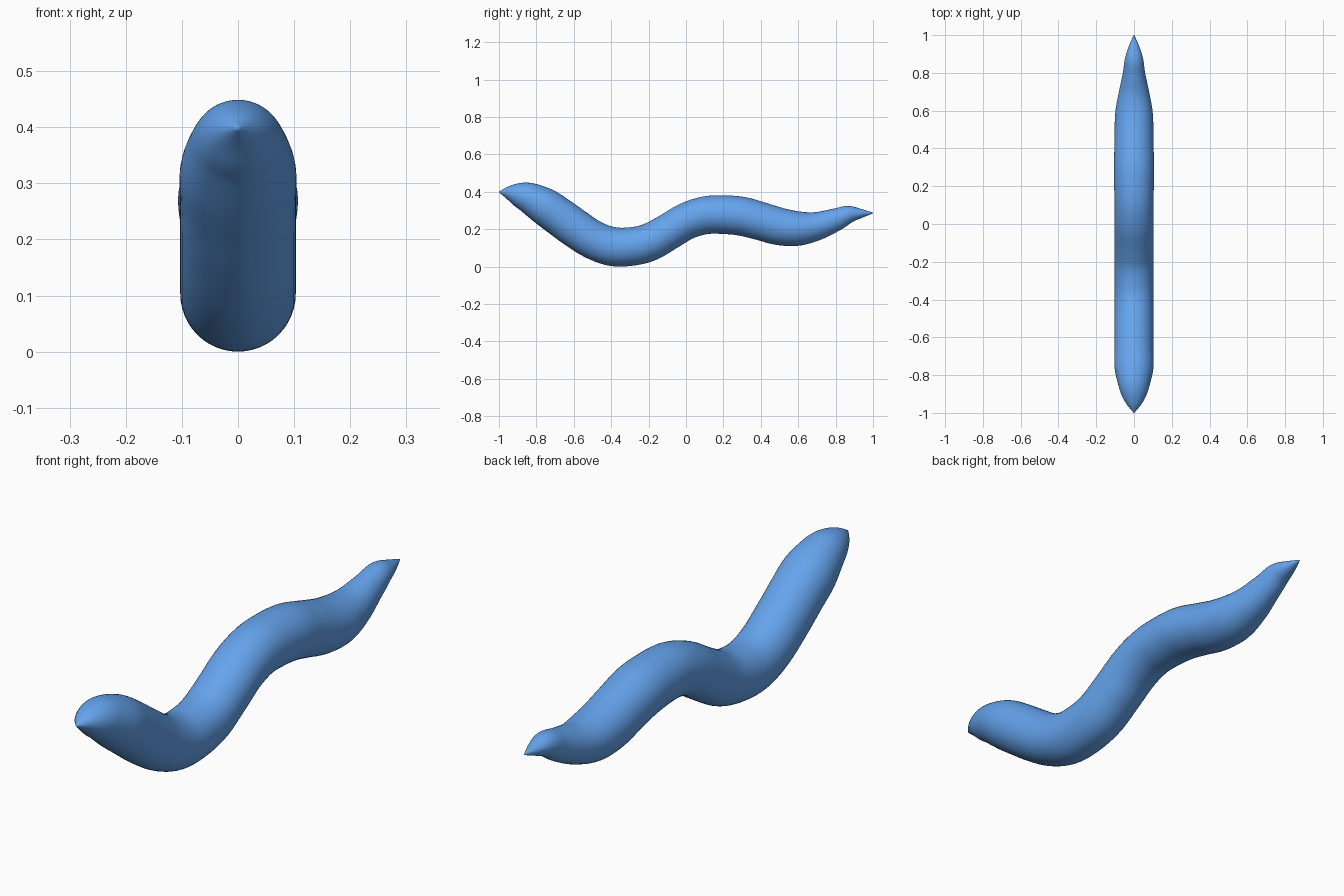
import bpy, bmesh, math
from mathutils import Vector

if "Cube" in bpy.data.objects:
    bpy.data.objects.remove(bpy.data.objects["Cube"])

SIDES, STEPS = 48, 8

# Stations along the body: y, centre height, radius in the bending plane, half width
stations = [Vector(s) for s in (
    (-1.0, .400, .002, .002), (-.95, .396, .036, .042), (-.90, .386, .064, .068), (-.84, .368, .083, .086),
    (-.76, .325, .099, .103), (-.68, .270, .103, .103), (-.60, .212, .104, .103), (-.50, .147, .103, .103),
    (-.40, .110, .104, .103), (-.30, .108, .103, .103), (-.20, .130, .101, .103), (-.10, .184, .098, .103),
    (.00, .243, .098, .103), (.10, .275, .101, .103), (.20, .279, .103, .105), (.30, .270, .104, .107),
    (.40, .244, .102, .104), (.50, .216, .100, .103), (.60, .205, .092, .098), (.70, .218, .076, .080),
    (.80, .252, .061, .059), (.87, .280, .047, .049), (.93, .285, .027, .032), (1.0, .288, .002, .002))]


def spline(p0, p1, p2, p3, t):
    return 0.5 * (2 * p1 + (p2 - p0) * t + (2 * p0 - 5 * p1 + 4 * p2 - p3) * t * t
                  + (3 * p1 - p0 - 3 * p2 + p3) * t ** 3)


# Smooth centre line with interpolated radii
pad = [2 * stations[0] - stations[1]] + stations + [2 * stations[-1] - stations[-2]]
path = [spline(*pad[i:i + 4], k / STEPS) for i in range(len(stations) - 1) for k in range(STEPS)]
path.append(stations[-1])

# Sweep elliptical rings square to the centre line
bm = bmesh.new()
rings = []
for i, (y, z, r, w) in enumerate(path):
    a, b = path[max(i - 3, 0)], path[min(i + 3, len(path) - 1)]
    tangent = Vector((0, b[0] - a[0], b[1] - a[1])).normalized()
    up = Vector((0, -tangent.z, tangent.y))
    ring = []
    for k in range(SIDES):
        ang = 2 * math.pi * k / SIDES
        ring.append(bm.verts.new(Vector((0, y, z)) + Vector((w * math.cos(ang), 0, 0)) + up * r * math.sin(ang)))
    rings.append(ring)
for a, b in zip(rings, rings[1:]):
    for k in range(SIDES):
        n = (k + 1) % SIDES
        bm.faces.new((a[k], a[n], b[n], b[k]))

# Close both pointed ends
bm.faces.new(rings[0])
bm.faces.new(rings[-1])
bmesh.ops.recalc_face_normals(bm, faces=bm.faces)

# Stand the body on the ground
low = min(v.co.z for v in bm.verts)
bmesh.ops.translate(bm, verts=bm.verts, vec=(0, 0, -low))

mesh = bpy.data.meshes.new("worm_body")
bm.to_mesh(mesh)
bm.free()
mesh.shade_smooth()
body = bpy.data.objects.new("worm_body", mesh)
bpy.context.collection.objects.link(body)

# Blue skin
skin = bpy.data.materials.new("blue_skin")
skin.diffuse_color = (0.13, 0.37, 0.85, 1)
skin.use_nodes = True
skin.node_tree.nodes["Principled BSDF"].inputs["Base Color"].default_value = skin.diffuse_color
mesh.materials.append(skin)
